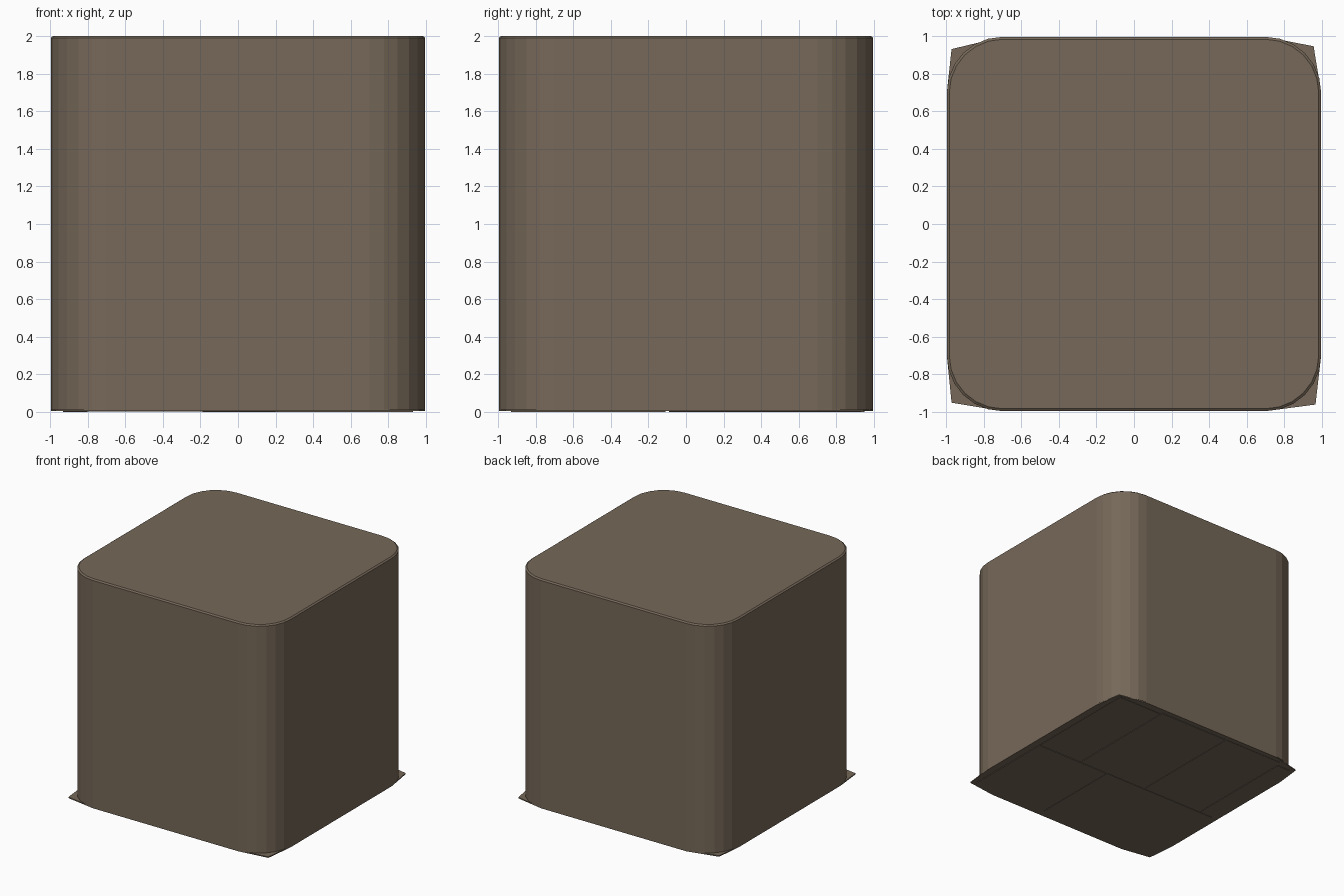
import bpy, bmesh, math

if "Cube" in bpy.data.objects:
    bpy.data.objects.remove(bpy.data.objects["Cube"])

brown = bpy.data.materials.new("earth brown")
brown.diffuse_color = (0.18, 0.138, 0.098, 1)
brown.use_nodes = True
brown.node_tree.nodes["Principled BSDF"].inputs["Base Color"].default_value = brown.diffuse_color


def prism(name, rings):
    """Closed solid lofted through (outline, z) rings."""
    bm = bmesh.new()
    loops = [[bm.verts.new((x, y, z)) for x, y in pts] for pts, z in rings]
    n = len(loops[0])
    bm.faces.new(loops[0][::-1])
    bm.faces.new(loops[-1])
    for a, b in zip(loops, loops[1:]):
        for i in range(n):
            j = (i + 1) % n
            bm.faces.new((a[i], a[j], b[j], b[i]))
    me = bpy.data.meshes.new(name)
    bm.to_mesh(me)
    bm.free()
    me.materials.append(brown)
    ob = bpy.data.objects.new(name, me)
    bpy.context.collection.objects.link(ob)
    return ob


def rounded(inset=0.0, segments=6):
    """Square outline with rounded corners."""
    r, pts = 0.295 - inset, []
    for k, (sx, sy) in enumerate(((1, 1), (-1, 1), (-1, -1), (1, -1))):
        for i in range(segments + 1):
            a = math.radians(90) * (k + i / segments)
            pts.append((0.7 * sx + r * math.cos(a), 0.7 * sy + r * math.sin(a)))
    return pts


# main rounded block with a tiny bevelled top edge
prism("rounded_block", [(rounded(), 0.012), (rounded(), 1.99), (rounded(0.013), 2.0)])

# thin base sheet whose pointed corners poke out past the block
sheet = [(0.995, 0.7), (0.955, 0.945), (0.7, 0.995), (-0.7, 0.995), (-0.97, 0.93), (-0.995, 0.7),
         (-0.995, -0.7), (-0.97, -0.95), (-0.7, -0.995), (0.7, -0.995), (0.965, -0.96), (0.995, -0.7)]
prism("base_sheet", [(sheet, 0.005), (sheet, 0.014)])

# shallow planks under the base: x0, x1, y0, y1, bottom height
planks = [(0.50, 0.93, -0.09, 0.93, 0.002), (-0.19, 0.49, -0.09, 0.95, 0.0),
          (-0.79, -0.20, -0.09, 0.95, 0.003), (-0.93, -0.80, -0.09, 0.9, 0.001),
          (-0.93, 0.20, -0.93, -0.11, 0.002), (0.21, 0.93, -0.93, -0.11, 0.0)]
for x0, x1, y0, y1, z in planks:
    prism("base_plank", [([(x0, y0), (x1, y0), (x1, y1), (x0, y1)], h) for h in (z, 0.007)])
